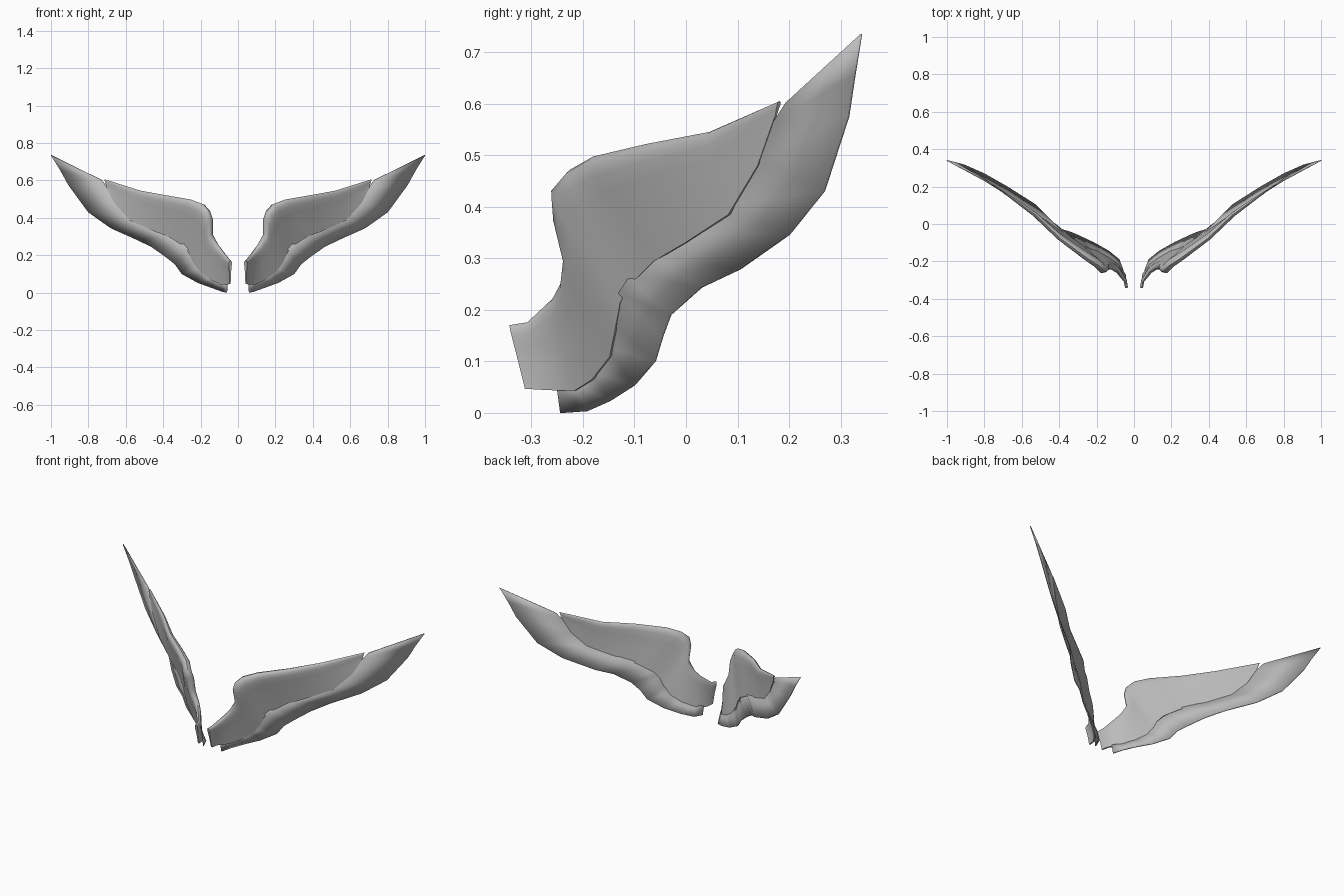
import bpy, bmesh
from mathutils import Vector

if "Cube" in bpy.data.objects:
    bpy.data.objects.remove(bpy.data.objects["Cube"])

grey = bpy.data.materials.new("plain_grey")
grey.diffuse_color = (0.5, 0.5, 0.5, 1)
grey.use_nodes = True
grey.node_tree.nodes["Principled BSDF"].inputs["Base Color"].default_value = grey.diffuse_color

# Stations from shoulder to tip: leading edge, trailing edge, half thickness
LEAD = [(.045, -.343, .17), (.052, -.31, .175), (.09, -.262, .222), (.115, -.245, .255),
        (.147, -.24, .31), (.147, -.26, .39), (.165, -.265, .435), (.195, -.235, .47),
        (.26, -.19, .495), (.40, -.085, .52), (.527, .04, .545), (.62, .11, .575),
        (.714, .18, .605)]
TRAIL = [(.043, -.312, .047), (.048, -.27, .045), (.088, -.215, .043), (.136, -.18, .065),
         (.20, -.145, .11), (.238, -.135, .16), (.262, -.125, .215), (.29, -.105, .25),
         (.36, -.06, .295), (.45, 0, .33), (.575, .085, .385), (.66, .142, .48),
         (.70, .17, .56)]
HALF = [.008, .009, .013, .016, .020, .023, .024, .023, .020, .016, .012, .008, .004]
# Lower edge of the feather sheet
HEM = [(.06, -.243, 0), (.08, -.19, .004), (.135, -.145, .024), (.215, -.10, .053),
       (.30, -.06, .10), (.335, -.045, .15), (.385, -.03, .19), (.46, .03, .243),
       (.53, .105, .278), (.68, .20, .345), (.80, .268, .43), (.906, .315, .575),
       (.95, .327, .655)]
TIP = Vector((1, .34, .735))
LEAD, TRAIL, HEM = [[Vector(p) for p in row] for row in (LEAD, TRAIL, HEM)]
# Rounded nose tapering to a thin trailing edge: (chord position, thickness factor)
SECTION = [(.02, .55), (.07, .9), (.16, 1), (.32, .8), (.6, .5)]


def finish(name, bm, thickness=0):
    """Turn a right-hand part into a smooth, mirrored object."""
    bmesh.ops.recalc_face_normals(bm, faces=bm.faces)
    mesh = bpy.data.meshes.new(name)
    bm.to_mesh(mesh)
    bm.free()
    mesh.materials.append(grey)
    obj = bpy.data.objects.new(name, mesh)
    bpy.context.collection.objects.link(obj)
    if thickness:
        solid = obj.modifiers.new("thickness", 'SOLIDIFY')
        solid.thickness = thickness
        solid.offset = 0
    mirror = obj.modifiers.new("mirror", 'MIRROR')
    mirror.use_mirror_merge = False
    bpy.ops.object.select_all(action='DESELECT')
    obj.select_set(True)
    bpy.context.view_layer.objects.active = obj
    bpy.ops.object.shade_smooth_by_angle(angle=0.7)


# Wing arm: closed shell lofted through the stations
bm = bmesh.new()
mids = [(a + b) / 2 for a, b in zip(LEAD, TRAIL)]
rings = []
for i, (lead, trail, half) in enumerate(zip(LEAD, TRAIL, HALF)):
    span = mids[min(i + 1, len(mids) - 1)] - mids[max(i - 1, 0)]
    back = span.cross(trail - lead).normalized()

    def at(t, side):
        centre = lead.lerp(trail, t) + back * half * .6 * (1 - t)
        return centre + back * side

    ring = [at(0, 0)]
    ring += [at(t, -half * f) for t, f in SECTION]
    ring += [at(1, -.004), at(1, .004)]
    ring += [at(t, half * f) for t, f in reversed(SECTION)]
    rings.append([bm.verts.new(p) for p in ring])
count = len(rings[0])
for a, b in zip(rings, rings[1:]):
    for k in range(count):
        n = (k + 1) % count
        bm.faces.new((a[k], a[n], b[n], b[k]))
bm.faces.new(rings[0])
bm.faces.new(rings[-1])
finish("wing_arm", bm)

# Feather sheet: thin blade emerging from inside the arm's trailing edge
bm = bmesh.new()
roots = [Vector((.057, -.25, .052))]
roots += [TRAIL[i].lerp(LEAD[i], .1) for i in range(2, len(TRAIL))]
roots.append(Vector((.73, .195, .602)))
top = [bm.verts.new(p) for p in roots]
low = [bm.verts.new(p) for p in HEM]
tip = bm.verts.new(TIP)
for i in range(len(top) - 1):
    bm.faces.new((top[i], low[i], low[i + 1], top[i + 1]))
bm.faces.new((top[-1], low[-1], tip))
finish("feather_sheet", bm, .005)
